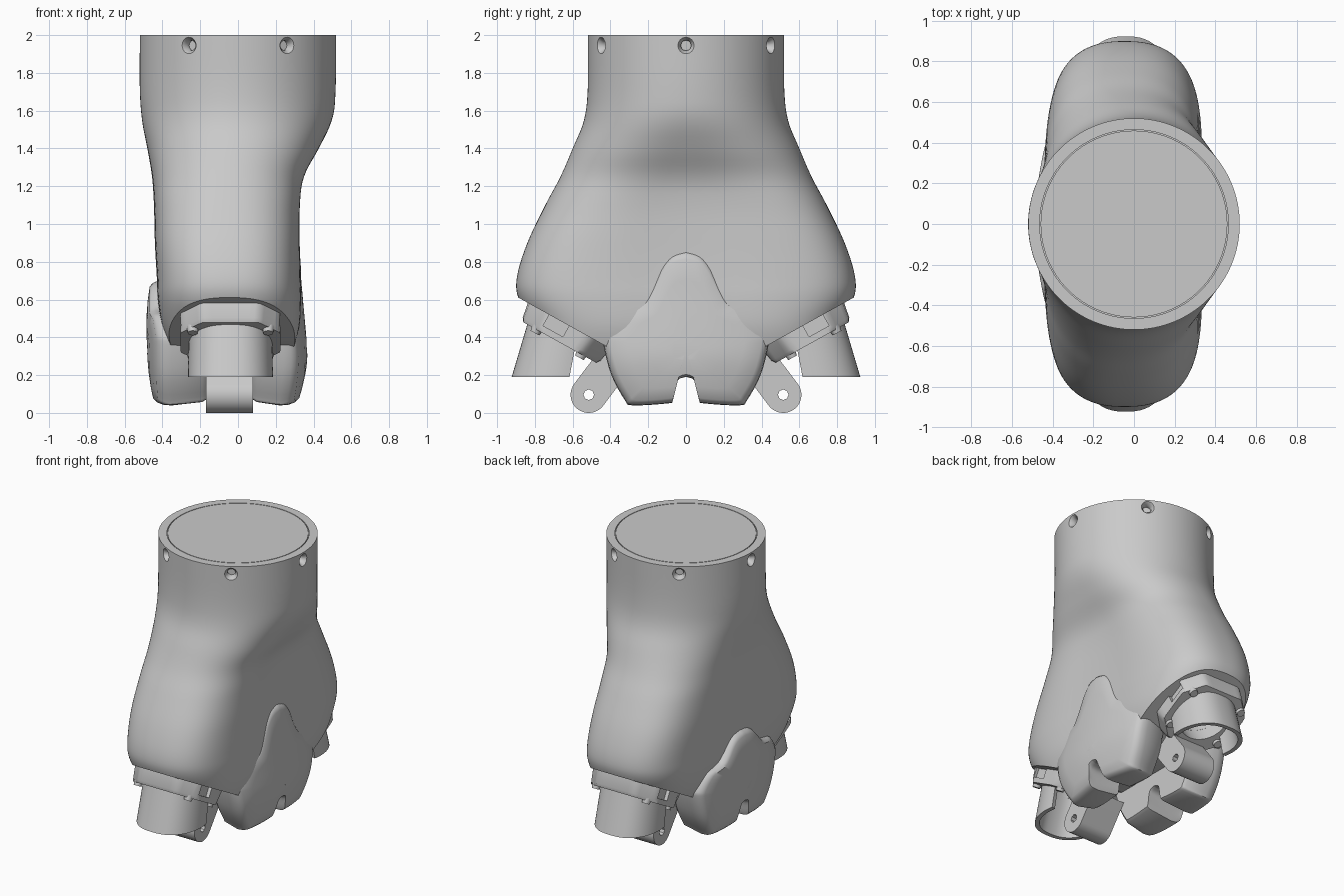
import bpy, bmesh, math
from mathutils import Vector, Matrix

if "Cube" in bpy.data.objects:
    bpy.data.objects.remove(bpy.data.objects["Cube"])

grey = bpy.data.materials.new("plain_grey")
grey.use_nodes = True
GREY = (0.59, 0.59, 0.59, 1)
grey.diffuse_color = GREY
grey.node_tree.nodes["Principled BSDF"].inputs["Base Color"].default_value = GREY

CX = -0.04                      # centre line of the lower parts
SLOPE = math.radians(29)        # tilt of the two leg sockets
C, S = math.cos(SLOPE), math.sin(SLOPE)
parts = []


def make(name, bm, part=True):
    bmesh.ops.recalc_face_normals(bm, faces=bm.faces)
    mesh = bpy.data.meshes.new(name)
    bm.to_mesh(mesh)
    bm.free()
    obj = bpy.data.objects.new(name, mesh)
    bpy.context.collection.objects.link(obj)
    mesh.materials.append(grey)
    if part:
        parts.append(obj)
    return obj


def loft(bm, rings, caps=True, loop=False, closed=True):
    """Skin a list of point rings with quads."""
    vs = [[bm.verts.new(p) for p in ring] for ring in rings]
    pairs = list(zip(vs, vs[1:])) + ([(vs[-1], vs[0])] if loop else [])
    n = len(vs[0])
    for a, b in pairs:
        for i in range(n if closed else n - 1):
            j = (i + 1) % n
            bm.faces.new((a[i], a[j], b[j], b[i]))
    if caps:
        bm.faces.new(vs[0])
        bm.faces.new(vs[-1])


def lathe(bm, origin, axis, steps, n=32):
    """Round solid; steps are (distance along axis, radius)."""
    rot = Vector(axis).to_track_quat('Z', 'Y')
    loft(bm, [[Vector(origin) + rot @ Vector((r * math.cos(a), r * math.sin(a), d))
               for a in (math.tau * i / n for i in range(n))] for d, r in steps])


def spline(keys, steps):
    """Catmull-Rom curve through tuples."""
    out = []
    k = [keys[0]] + list(keys) + [keys[-1]]
    for p0, p1, p2, p3 in zip(k, k[1:], k[2:], k[3:]):
        for i in range(steps):
            t = i / steps
            out.append(tuple(0.5 * (2 * b + (c - a) * t + (2 * a - 5 * b + 4 * c - d) * t * t
                                    + (3 * b - a - 3 * c + d) * t ** 3)
                             for a, b, c, d in zip(p0, p1, p2, p3)))
    return out + [tuple(keys[-1])]


def cut(obj, bm):
    cutter = make("cutter", bm, part=False)
    cutter.hide_render = True
    mod = obj.modifiers.new("cut", 'BOOLEAN')
    mod.operation, mod.solver, mod.object = 'DIFFERENCE', 'EXACT', cutter
    bpy.context.view_layer.objects.active = obj
    bpy.ops.object.modifier_apply(modifier=mod.name)
    bpy.data.objects.remove(cutter)


def frame(s):
    """Socket frame: x, along the slope, out of the socket."""
    return Matrix(((1, 0, 0, CX), (0, s * C, s * S, s * 0.62), (0, S, -C, 0.46), (0, 0, 0, 1)))


# Body: round neck spreading to a wide two-legged base
# height, reach to -x, reach to +x, half depth, squareness in x and in y
SECTIONS = [(2, .52, .52, .52, 2, 2), (1.72, .52, .517, .52, 2, 2),
            (1.55, .508, .5, .54, 2.05, 2.1), (1.4, .48, .44, .60, 2.1, 2.5),
            (1.25, .455, .365, .665, 2.2, 3.2), (1.1, .445, .338, .745, 2.3, 4),
            (.9, .44, .333, .84, 2.4, 4.7), (.72, .43, .335, .895, 2.4, 5),
            (.6, .425, .338, .885, 2.4, 5), (.45, .40, .33, .80, 2.4, 5),
            (.3, .34, .29, .75, 2.4, 5)]


def section(z, left, right, depth, px, py):
    ring = []
    mid, half = (right - left) / 2, (right + left) / 2
    pinch = 0.025 * max(0, min(1, (1.6 - z) / 0.4))
    for i in range(128):
        a = math.tau * i / 128
        c, s = math.cos(a), math.sin(a)
        x = mid + half * math.copysign(abs(c) ** (2 / px), c)
        y = depth * math.copysign(abs(s) ** (2 / py), s)
        if c > 0:
            x -= pinch * math.exp(-(y / 0.25) ** 2)
        ring.append((x, y, z))
    return ring


bm = bmesh.new()
loft(bm, [section(*k) for k in spline(SECTIONS, 5)])
for s in (-1, 1):
    res = bmesh.ops.bisect_plane(bm, geom=bm.verts[:] + bm.edges[:] + bm.faces[:], dist=1e-5,
                                 plane_co=(0, s * .86, .595), plane_no=(0, s * S, -C),
                                 clear_outer=True)
    bmesh.ops.edgeloop_fill(bm, edges=[e for e in res["geom_cut"]
                                       if isinstance(e, bmesh.types.BMEdge)])
body = make("body", bm)

# Screw holes round the neck, lid pocket and recesses above the sockets
bm = bmesh.new()
for i in range(6):
    a = math.tau * i / 6
    lathe(bm, (0, 0, 1.945), (math.cos(a), math.sin(a), 0),
          [(.6, .046), (.52, .044), (.495, .027), (.47, .027)], 24)
lathe(bm, (0, 0, 0), (0, 0, 1), [(1.99, .464), (2.1, .464)], 96)
for s in (-1, 1):
    m = frame(s)
    lathe(bm, m.translation, m.col[2].xyz, [(-.14, .17), (.1, .17)])
cut(body, bm)

# Flush lid in the neck
bm = bmesh.new()
lathe(bm, (0, 0, 0), (0, 0, 1), [(1.985, .459), (2, .459)], 96)
make("neck_lid", bm)

# Leg sockets, front and back
for s, side in ((-1, "front"), (1, "back")):
    m = frame(s)

    # Chamfered mounting ring, tapering outwards
    def ring(h, depth=None):
        pts = []
        for i in range(64):
            a = math.tau * i / 64
            c, d = math.cos(a), math.sin(a)
            ac, ad = abs(c) + 1e-9, abs(d) + 1e-9
            r = min(.265 / ac, depth / ad, (depth + .15) / (ac + ad)) if depth else .17
            pts.append(m @ Vector((r * c, r * d, h)))
        return pts
    bm = bmesh.new()
    loft(bm, [ring(-.03, .255), ring(.08, .235), ring(.1, .22), ring(.1), ring(-.03)],
         caps=False, loop=True)
    band = make(side + "_socket_ring", bm)
    bm = bmesh.new()
    for x in (-.28, .28):
        bmesh.ops.create_cube(bm, size=1, matrix=m @ Matrix.Translation((x, .06, .03))
                              @ Matrix.Diagonal((.08, .12, .07, 1)))
    cut(band, bm)

    # Flared open shell
    def arc(z, y, rx, ry):
        return [(CX + rx * math.copysign(abs(math.sin(a)) ** .8, a),
                 s * (y + ry * math.cos(a)), z)
                for a in (math.radians(-105 + 210 * i / 32) for i in range(33))]
    bm = bmesh.new()
    loft(bm, [arc(.19, .68, .225, .243), arc(.47, .62, .22, .22),
              arc(.47, .62, .19, .19), arc(.19, .68, .195, .213)],
         caps=False, loop=True, closed=False)
    bmesh.ops.holes_fill(bm, edges=[e for e in bm.edges if e.is_boundary])
    make(side + "_socket_shell", bm)

    # Screw bosses
    bm = bmesh.new()
    for x in (-.2, .2):
        for t in (-.13, .14):
            lathe(bm, m @ Vector((x, t, 0)), m.col[2].xyz, [(.08, .032), (.12, .026)], 16)
    make(side + "_socket_bosses", bm)

    # Hinge tab with pin hole
    pin = Vector((s * .515, .096))
    lean = math.radians(37)
    back = Vector((-s * math.sin(lean), math.cos(lean)))
    across = Vector((back.y, -back.x))
    prof = [pin + .096 * (math.cos(a) * across - math.sin(a) * back)
            for a in (math.pi * i / 24 for i in range(25))]
    prof += [pin - .096 * across + .22 * back, pin + .096 * across + .22 * back]
    bm = bmesh.new()
    loft(bm, [[(x, p.x, p.y) for p in prof] for x in (-.17, .08)])
    tab = make(side + "_hinge_tab", bm)
    bm = bmesh.new()
    lathe(bm, (-.045, pin.x, pin.y), (1, 0, 0), [(-.3, .028), (.3, .028)], 8)
    cut(tab, bm)

# Side pads: star-like outline, rounded edge, notch at the bottom
HALF = [(0, .86), (.075, .84), (.13, .78), (.18, .68), (.225, .6), (.28, .565), (.36, .52),
        (.43, .42), (.437, .36), (.395, .2), (.325, .07), (.285, .04), (.1, .05), (.07, .065),
        (.055, .15), (.035, .18), (0, .19)]


def pad(name, sign, peak, inner, reach):
    half = spline([(y, z if z < .5 else .5 + (z - .5) * (peak - .5) / .36) for y, z in HALF], 4)
    outline = half + [(-y, z) for y, z in half[-2:0:-1]]
    curve = spline(reach, 8)

    def surface(y, z):
        for (z0, x0), (z1, x1) in zip(curve, curve[1:]):
            if z <= z1:
                break
        f = max(0, min(1, (z - z0) / (z1 - z0)))
        return x0 + f * (x1 - x0) - .32 * y * y

    def scaled(k):
        return [(y * k, .34 + (z - .34) * k) for y, z in outline]

    # flat drafted back, then the domed outer face
    rings = [[(sign * (inner + d), y, z) for y, z in scaled(k)] for k, d in ((.9, 0), (.94, .02))]
    for k, drop in ((1, .07), (.99, .03), (.96, .01), (.91, 0), (.7, 0), (.45, 0), (.2, 0)):
        rings.append([(sign * (surface(y, z) - drop), y, z) for y, z in scaled(k)])
    bm = bmesh.new()
    loft(bm, rings)
    make(name, bm)


pad("left_pad", 1, .86, .08, [(.03, .31), (.15, .345), (.3, .367), (.5, .353), (.7, .335), (.87, .33)])
pad("right_pad", -1, .7, .17, [(.03, .44), (.15, .465), (.3, .48), (.5, .485), (.62, .475), (.71, .46)])

# Smooth shading with crisp edges
bpy.ops.object.select_all(action='DESELECT')
for obj in parts:
    obj.select_set(True)
bpy.context.view_layer.objects.active = body
bpy.ops.object.shade_smooth_by_angle(angle=math.radians(35))
